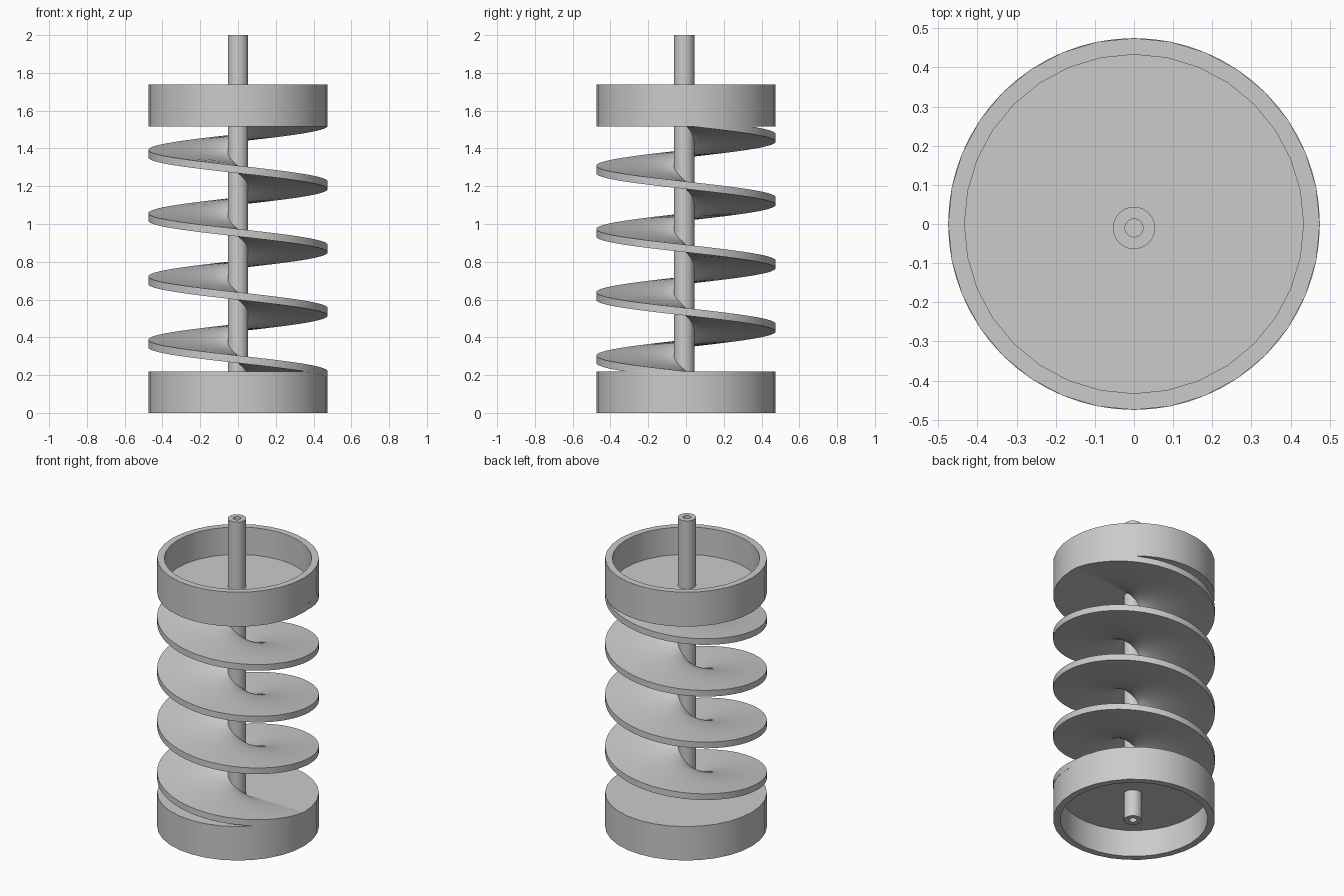
import bpy, bmesh
from math import cos, sin, pi, radians

if "Cube" in bpy.data.objects:
    bpy.data.objects.remove(bpy.data.objects["Cube"])

R = 0.475          # outer radius of cups and flight
PITCH = 0.335
TURNS = 4


def finish(name, bm, angle=30):
    bmesh.ops.recalc_face_normals(bm, faces=bm.faces)
    mesh = bpy.data.meshes.new(name)
    bm.to_mesh(mesh)
    bm.free()
    ob = bpy.data.objects.new(name, mesh)
    bpy.context.collection.objects.link(ob)
    bpy.ops.object.select_all(action='DESELECT')
    ob.select_set(True)
    bpy.context.view_layer.objects.active = ob
    bpy.ops.object.shade_smooth_by_angle(angle=radians(angle))
    return ob


def lathe(name, profile, sides, closed=False, y=0.0):
    """Revolve (radius, z) points around the z axis; radius 0 makes a pole."""
    bm = bmesh.new()
    rings = []
    for r, z in profile:
        n = sides if r > 0 else 1
        rings.append([bm.verts.new((r * cos(2 * pi * i / sides), y + r * sin(2 * pi * i / sides), z))
                      for i in range(n)])
    pairs = list(zip(rings, rings[1:]))
    if closed:
        pairs.append((rings[-1], rings[0]))
    for a, b in pairs:
        for i in range(sides):
            j = (i + 1) % sides
            if len(a) == 1:
                bm.faces.new((a[0], b[i], b[j]))
            elif len(b) == 1:
                bm.faces.new((a[i], a[j], b[0]))
            else:
                bm.faces.new((a[i], a[j], b[j], b[i]))
    return finish(name, bm)


def cup(name, z_floor, z_rim):
    """Flat disc with a rim; opens toward z_rim."""
    inner = z_floor + (0.045 if z_rim > z_floor else -0.045)
    lathe(name, [(0, z_floor), (R, z_floor), (R, z_rim), (0.433, z_rim),
                 (0.433, inner), (0, inner)], 32)


# End cups: one opens downward, one upward
cup("bottom_cup", 0.22, 0.0)
cup("top_cup", 1.515, 1.738)

# Hollow central shaft, slightly toward the front
lathe("shaft", [(0.054, 0), (0.054, 2), (0.023, 2), (0.023, 0)], 32, closed=True, y=-0.01)

# Screw flight: radial cross-section swept down a left-handed helix
radii = [0.04, 0.075, 0.12, 0.19, 0.28, 0.38, R]
half = 0.02
section = [(r, half) for r in radii] + [(r, -half) for r in reversed(radii)]
steps = 64 * TURNS
bm = bmesh.new()
rows = []
for s in range(steps + 1):
    t = s * TURNS / steps
    a = -2 * pi * t
    rows.append([bm.verts.new((r * cos(a), r * sin(a), 0.2 + PITCH * t + dz)) for r, dz in section])
n = len(section)
for p, q in zip(rows, rows[1:]):
    for i in range(n):
        j = (i + 1) % n
        bm.faces.new((p[i], p[j], q[j], q[i]))
bm.faces.new(rows[0])
bm.faces.new(rows[-1])
finish("screw_flight", bm)
